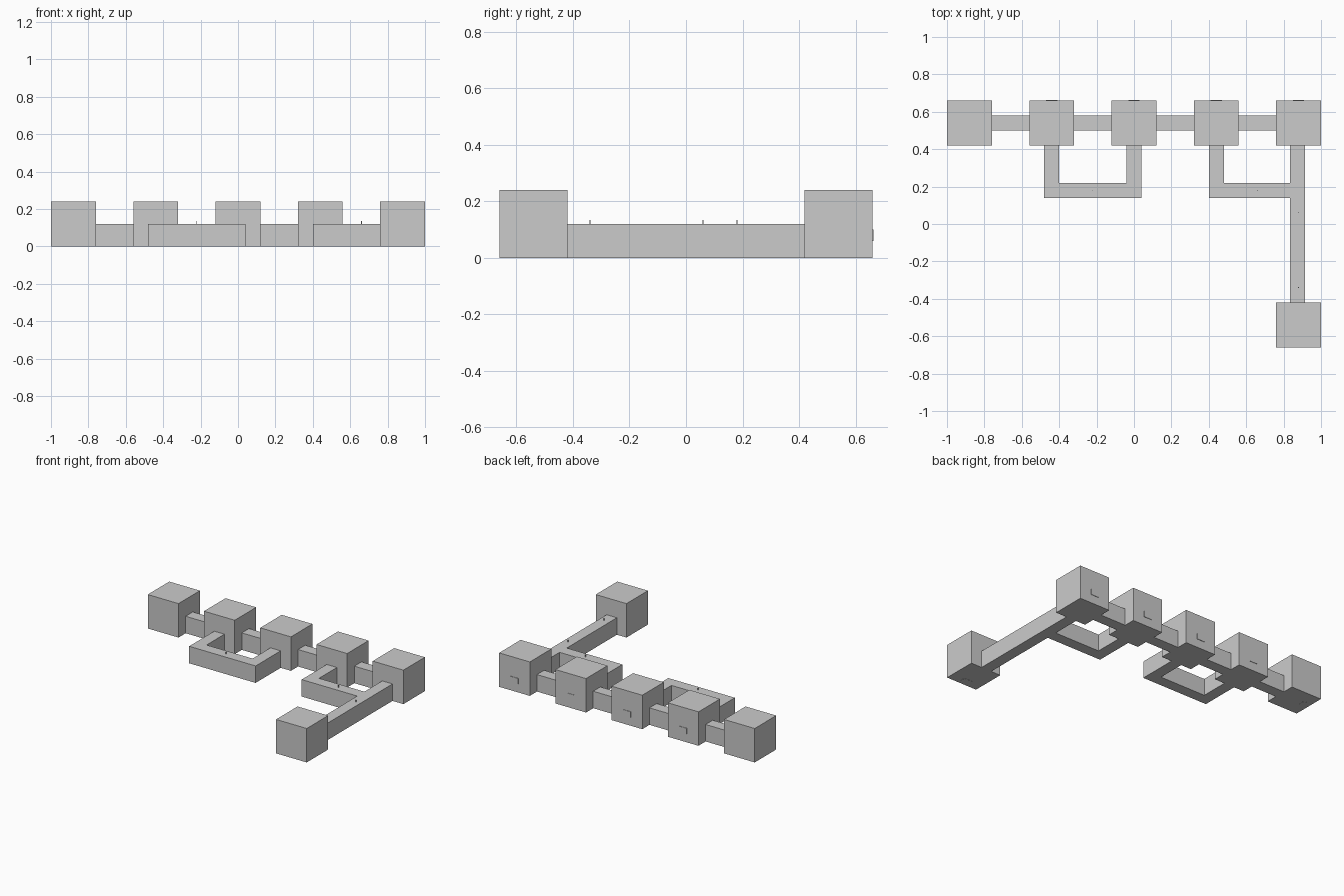
import bpy, bmesh

if "Cube" in bpy.data.objects:
    bpy.data.objects.remove(bpy.data.objects["Cube"])

ROOM, HALL_W, HALL_H = 0.24, 0.08, 0.12
ROW_Y = 0.54
ROOM_XS = [-0.88, -0.44, 0.0, 0.44, 0.88]


def prism(name, outline, height):
    """Extrude a flat outline upward from z = 0."""
    bm = bmesh.new()
    face = bm.faces.new([bm.verts.new((x, y, 0)) for x, y in outline])
    ext = bmesh.ops.extrude_face_region(bm, geom=[face], use_keep_orig=True)
    top = [g for g in ext["geom"] if isinstance(g, bmesh.types.BMVert)]
    bmesh.ops.translate(bm, verts=top, vec=(0, 0, height))
    bmesh.ops.recalc_face_normals(bm, faces=bm.faces)
    mesh = bpy.data.meshes.new(name)
    bm.to_mesh(mesh)
    bm.free()
    obj = bpy.data.objects.new(name, mesh)
    bpy.context.collection.objects.link(obj)
    return obj


def box(name, center, size, z=0.0):
    """Box centred in x and y with its base at z."""
    (x, y), (w, d, h) = center, size
    w, d = w / 2, d / 2
    obj = prism(name, [(x - w, y - d), (x + w, y - d), (x + w, y + d), (x - w, y + d)], h)
    obj.location.z = z
    return obj


# Rooms: a row along the back plus one at the front right
for x in ROOM_XS:
    box("room", (x, ROW_Y), (ROOM, ROOM, ROOM))
box("room_front", (0.88, -ROW_Y), (ROOM, ROOM, ROOM))

# Straight corridors between neighbouring rooms
for a, b in zip(ROOM_XS, ROOM_XS[1:]):
    box("corridor", ((a + b) / 2, ROW_Y), (b - a - ROOM, HALL_W, HALL_H))

# Looping corridor between two rooms, and the branch joining the long corridor
h, wall, bend = HALL_W / 2, ROW_Y - ROOM / 2, 0.18
l, r = -0.44, 0.0
prism("corridor_loop", [(l - h, wall), (l - h, bend - h), (r + h, bend - h), (r + h, wall),
                        (r - h, wall), (r - h, bend + h), (l + h, bend + h), (l + h, wall)], HALL_H)
l, r = 0.44, 0.875
prism("corridor_branch", [(l - h, wall), (l - h, bend - h), (r - h, bend - h), (r - h, -wall),
                          (r + h, -wall), (r + h, wall), (r - h, wall), (r - h, bend + h),
                          (l + h, bend + h), (l + h, wall)], HALL_H)

# Small plates showing through the back walls
for x in ROOM_XS[1:]:
    box("wall_plate", (x, 0.66), (0.06, 0.006, 0.04), 0.06)

# Small plates showing through the floors of the end rooms
box("floor_plate", (-0.955, ROW_Y), (0.04, 0.06, 0.005), -0.001)
box("floor_plate", (0.88, -0.615), (0.06, 0.04, 0.005), -0.001)

# Tiny spikes poking out of the corridor roofs
for x, y in [(-0.22, 0.18), (0.66, 0.18), (0.88, 0.06), (0.88, -0.34)]:
    box("roof_spike", (x, y), (0.004, 0.004, 0.025), 0.11)
